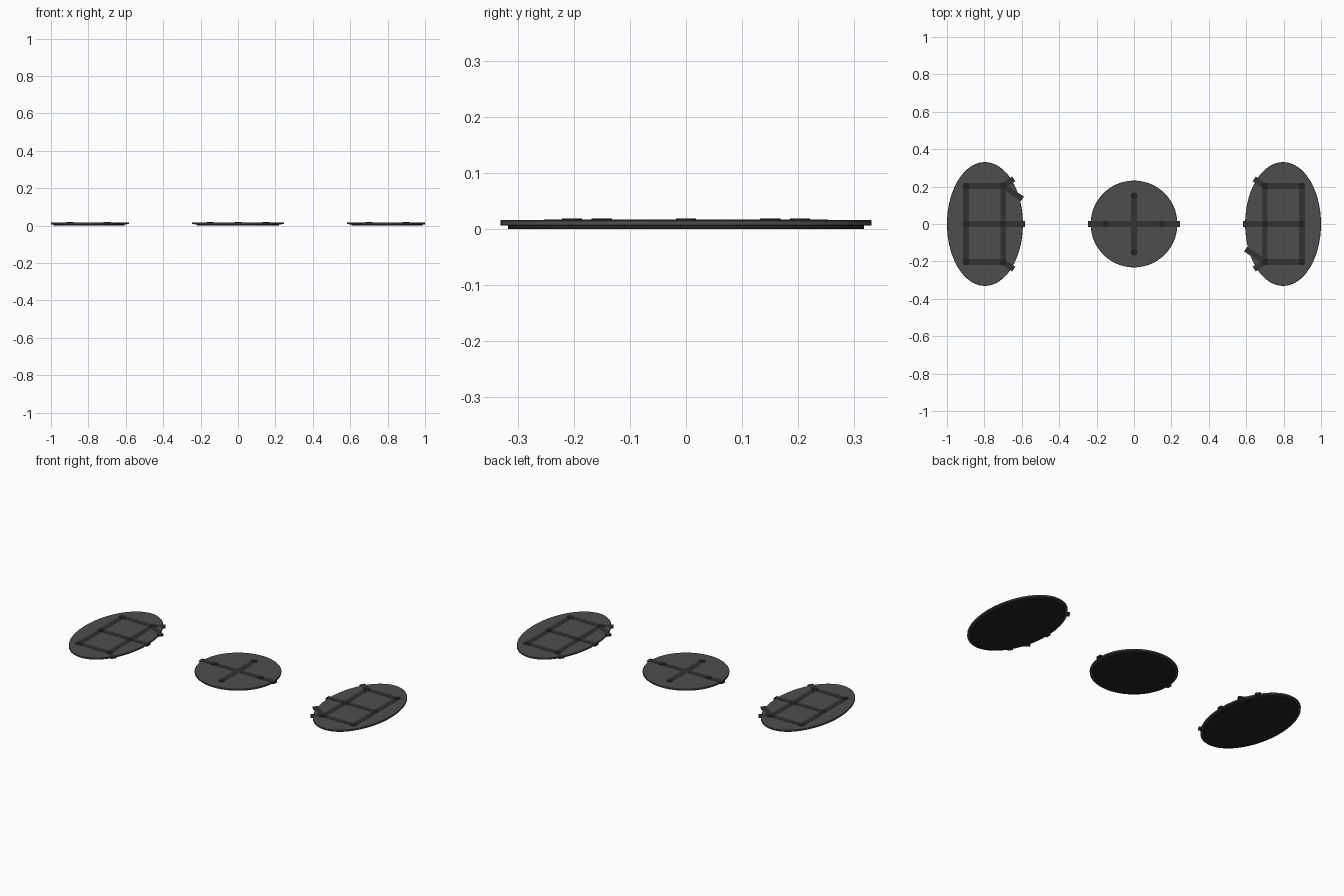
import bpy, bmesh
from math import atan2, hypot
from mathutils import Matrix, Vector

if "Cube" in bpy.data.objects:
    bpy.data.objects.remove(bpy.data.objects["Cube"])


def material(name, v):
    m = bpy.data.materials.new(name)
    m.diffuse_color = (v, v, v, 1)
    m.use_nodes = True
    m.node_tree.nodes["Principled BSDF"].inputs["Base Color"].default_value = m.diffuse_color
    return m


PLATE = material("plate_grey", 0.075)
BASE = material("base_black", 0.016)
BAR = material("bar_dark", 0.032)
STUD = material("stud_black", 0.017)


def finish(name, bm, mat):
    me = bpy.data.meshes.new(name)
    bm.to_mesh(me)
    bm.free()
    ob = bpy.data.objects.new(name, me)
    bpy.context.collection.objects.link(ob)
    me.materials.append(mat)
    return ob


def disc(name, x, y, rx, ry, z0, z1, mat, segs=64, bevel=0.0):
    """Elliptical flat cylinder between two heights."""
    bm = bmesh.new()
    mx = Matrix.Translation((x, y, (z0 + z1) / 2)) @ Matrix.Diagonal((rx, ry, z1 - z0, 1))
    bmesh.ops.create_cone(bm, cap_ends=True, segments=segs, radius1=1, radius2=1, depth=1, matrix=mx)
    ob = finish(name, bm, mat)
    if bevel:
        mod = ob.modifiers.new("edge", 'BEVEL')
        mod.width, mod.segments = bevel, 1
    bpy.context.view_layer.objects.active = ob
    ob.select_set(True)
    bpy.ops.object.shade_smooth_by_angle()
    ob.select_set(False)


def bar(name, a, b, w=0.03, z0=0.008, z1=0.0172):
    """Flat strip from point a to point b."""
    a, b = Vector(a), Vector(b)
    d, c = b - a, (a + b) / 2
    bm = bmesh.new()
    mx = (Matrix.Translation((c.x, c.y, (z0 + z1) / 2))
          @ Matrix.Rotation(atan2(d.y, d.x), 4, 'Z')
          @ Matrix.Diagonal((hypot(d.x, d.y), w, z1 - z0, 1)))
    bmesh.ops.create_cube(bm, size=1, matrix=mx)
    finish(name, bm, BAR)


def island(name, x, rx, ry):
    """Plate with a slightly smaller base below."""
    disc(name + "_base", x, 0, rx - 0.014, ry - 0.014, 0, 0.007, BASE)
    disc(name + "_plate", x, 0, rx, ry, 0.006, 0.0162, PLATE, bevel=0.0015)


def stud(name, x, y):
    disc(name, x, y, 0.018, 0.018, 0.012, 0.019, STUD, segs=24)


# Outer oval plates: the right one is the left one turned half way round
X0, X1, Y = -0.898, -0.70, 0.203
STRIPS = [((X0, -Y), (X0, Y)), ((X1, -Y), (X1, Y)),
          ((X0, Y), (X1, Y)), ((X0, -Y), (X1, -Y)), ((X0, 0), (-0.583, 0)),
          ((X1, Y), (-0.643, 0.241)), ((X1, Y), (-0.597, 0.134)),
          ((X1, -Y), (-0.643, -0.241))]
for side, s in (("left", 1), ("right", -1)):
    island(side + "_oval", -0.797 * s, 0.203, 0.331)
    for i, (a, b) in enumerate(STRIPS):
        bar(f"{side}_path_{i}", (a[0] * s, a[1] * s), (b[0] * s, b[1] * s))
    for i, (x, y) in enumerate((x, y) for x in (X0, X1) for y in (-Y, 0, Y)):
        stud(f"{side}_stud_{i}", x * s, y * s)

# Round centre plate with crossed strips
island("centre_round", 0, 0.232, 0.232)
bar("centre_path_across", (-0.245, 0), (0.245, 0))
bar("centre_path_along", (0, -0.15), (0, 0.15))
for i, (x, y) in enumerate(((-0.15, 0), (0.15, 0), (0, -0.15), (0, 0.15))):
    stud(f"centre_stud_{i}", x, y)
